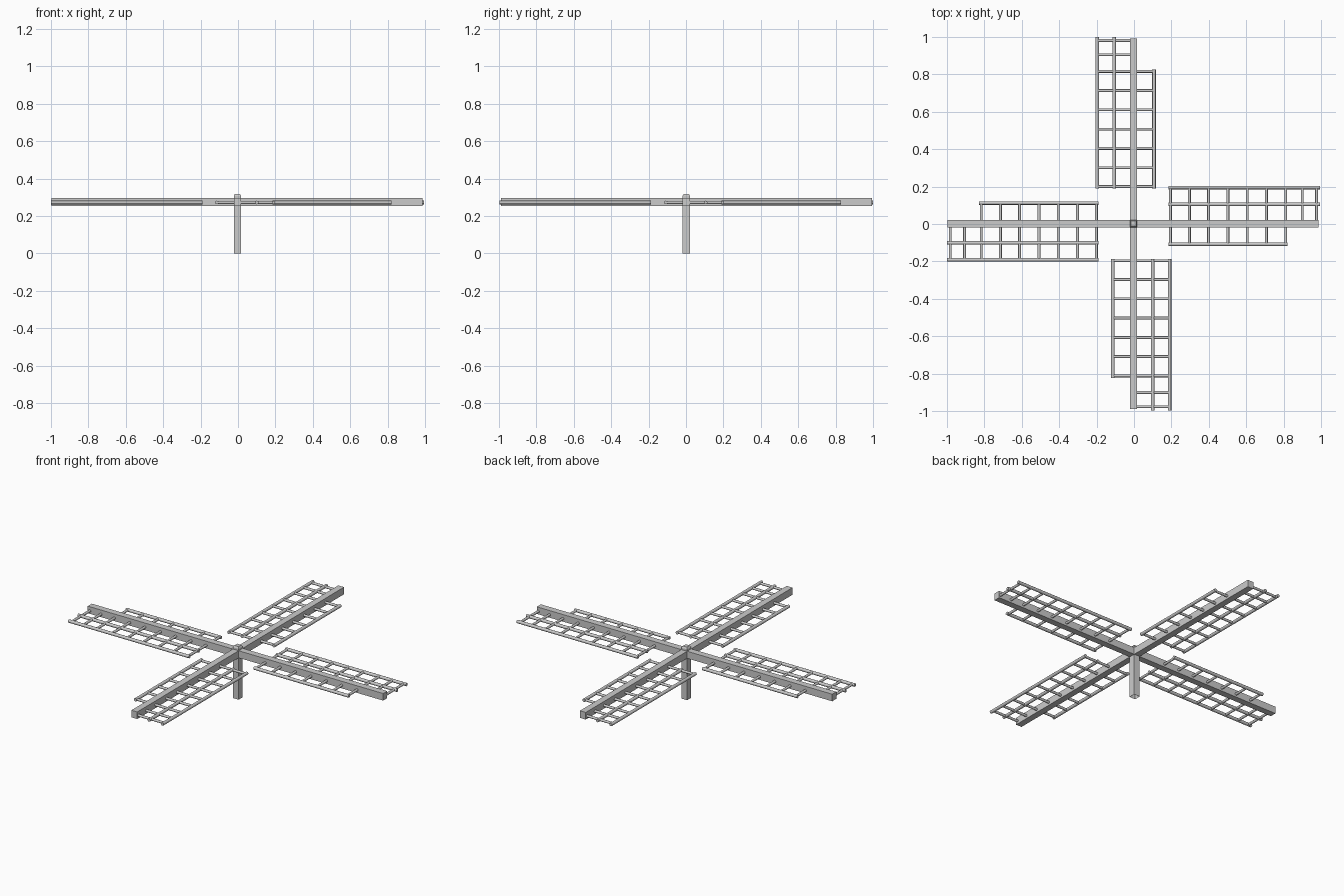
import bpy, bmesh
from math import pi
from mathutils import Vector, Matrix

if "Cube" in bpy.data.objects:
    bpy.data.objects.remove(bpy.data.objects["Cube"])

CX, CY, Z = -0.003, 0.002, 0.272   # rotor hub


def finish(bm, name):
    me = bpy.data.meshes.new(name)
    bm.to_mesh(me)
    bm.free()
    ob = bpy.data.objects.new(name, me)
    bpy.context.collection.objects.link(ob)
    return ob


def box_mesh(size, centre):
    bm = bmesh.new()
    bmesh.ops.create_cube(bm, size=1, matrix=Matrix.Translation(centre) @ Matrix.Diagonal((*size, 1)))
    return bm


def rod(bm, a, b, r):
    a, b = Vector(a), Vector(b)
    d = b - a
    m = Matrix.Translation((a + b) / 2) @ d.to_track_quat('Z', 'Y').to_matrix().to_4x4()
    verts = bmesh.ops.create_cone(bm, cap_ends=True, segments=12, radius1=r, radius2=r,
                                  depth=d.length, matrix=m)['verts']
    # Smooth sides, sharp flat caps
    for f in {f for v in verts for f in v.link_faces}:
        f.smooth = len(f.verts) == 4
        if not f.smooth:
            for e in f.edges:
                e.smooth = False


# Crossed main beams
finish(box_mesh((1.982, 0.039, 0.043), (CX - 0.002, CY, 0.2755)), "beam_x")
finish(box_mesh((0.039, 1.982, 0.043), (CX, CY, 0.2755)), "beam_y")

# Central post: open underneath, with a low chamfered cap
bm = box_mesh((0.039, 0.039, 0.308), (CX, CY, 0.154))
bmesh.ops.delete(bm, geom=[f for f in bm.faces if f.normal.z < -0.5], context='FACES_ONLY')
top = [f for f in bm.faces if f.normal.z > 0.5]
bmesh.ops.inset_region(bm, faces=top, thickness=0.008, depth=0)
for v in top[0].verts:
    v.co.z = 0.318
finish(bm, "central_post")

# Lattice sail: three long rails and nine rungs, repeated four times
for i in range(4):
    bm = bmesh.new()
    for y, end in ((0.193, 0.998), (0.103, 0.998), (-0.110, 0.825)):
        rod(bm, (0.188, y, 0), (end, y, 0), 0.0095)
    for x in (0.198, 0.299, 0.402, 0.505, 0.609, 0.711, 0.814, 0.903, 0.979):
        rod(bm, (x, -0.110 if x < 0.82 else 0, 0), (x, 0.193, 0), 0.0075)
    bm.transform(Matrix.Translation((CX, CY, Z)) @ Matrix.Rotation(i * pi / 2, 4, 'Z'))
    finish(bm, f"sail_lattice_{i + 1}")
